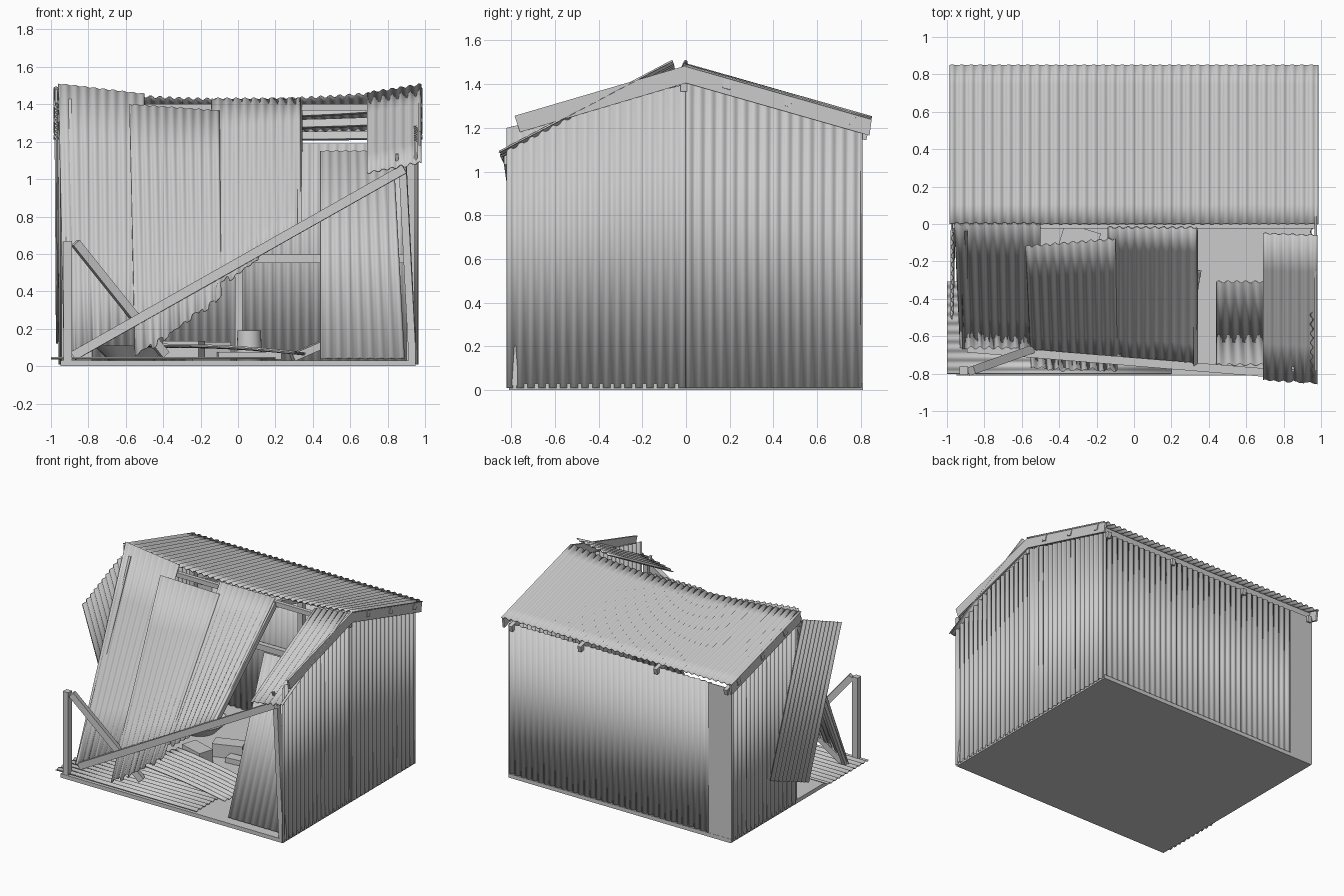
import bpy, bmesh, math, random
from mathutils import Vector

if "Cube" in bpy.data.objects:
    bpy.data.objects.remove(bpy.data.objects["Cube"])
random.seed(4)

def finish(name, bm, smooth=False):
    bmesh.ops.recalc_face_normals(bm, faces=bm.faces)
    me = bpy.data.meshes.new(name)
    bm.to_mesh(me)
    bm.free()
    ob = bpy.data.objects.new(name, me)
    bpy.context.collection.objects.link(ob)
    if smooth:
        bpy.context.view_layer.objects.active = ob
        ob.select_set(True)
        bpy.ops.object.shade_smooth_by_angle(angle=math.radians(40))
        ob.select_set(False)
    return ob

def sheet(name, a, b, c, d, amp=0.007, pitch=0.05, rows=1, jag=0.0, bend=None, thick=0.005):
    """Corrugated sheet: edge a-b carries the waves, edge d-c is the far end."""
    a, b, c, d = map(Vector, (a, b, c, d))
    n = ((b - a) + (c - d)).cross((d - a) + (c - b)).normalized()
    width = (b - a).length
    waves = max(1, round(width / pitch))
    cols = waves * 6 if amp else 24
    bm = bmesh.new()
    grid, tear = [], 0
    for i in range(cols + 1):
        u = i / cols
        if i % 4 == 0:
            tear = random.uniform(-jag, jag)
        col = []
        for j in range(rows + 1):
            v = j / rows * (1 + tear)
            p = a.lerp(b, u).lerp(d.lerp(c, u), v)
            p += n * amp * math.sin(u * waves * math.tau)
            if bend:
                p.z += bend(p)
            col.append(bm.verts.new(p))
        grid.append(col)
    for i in range(cols):
        for j in range(rows):
            bm.faces.new((grid[i][j], grid[i + 1][j], grid[i + 1][j + 1], grid[i][j + 1]))
    ob = finish(name, bm, amp > 0)
    m = ob.modifiers.new("thickness", 'SOLIDIFY')
    m.thickness = thick
    m.offset = 0
    return ob

def beam(name, p, q, w=0.04, h=0.04):
    """Square timber running from p to q."""
    p, q = Vector(p), Vector(q)
    k = q - p
    bm = bmesh.new()
    bmesh.ops.create_cube(bm, size=1)
    bmesh.ops.scale(bm, vec=(w, h, k.length), verts=bm.verts)
    ob = finish(name, bm)
    ob.rotation_mode = 'QUATERNION'
    ob.rotation_quaternion = k.to_track_quat('Z', 'Y')
    ob.location = (p + q) / 2
    return ob

def block(name, loc, size, rot=0, tilt=0):
    bm = bmesh.new()
    bmesh.ops.create_cube(bm, size=1)
    bmesh.ops.scale(bm, vec=size, verts=bm.verts)
    ob = finish(name, bm)
    ob.location = loc
    ob.rotation_euler = (0, tilt, rot)
    return ob

def lathe(name, loc, profile, steps=24):
    bm = bmesh.new()
    vs = [bm.verts.new((r, 0, z)) for r, z in profile]
    es = [bm.edges.new(e) for e in zip(vs, vs[1:])]
    bmesh.ops.spin(bm, geom=vs + es, axis=(0, 0, 1), cent=(0, 0, 0),
                   angle=math.tau, steps=steps, use_duplicate=False)
    bmesh.ops.remove_doubles(bm, verts=bm.verts, dist=0.0005)
    ob = finish(name, bm, True)
    ob.location = loc

def sag(p):
    return -0.065 * max(0, 1 - p.x ** 2) * max(0, 1 - abs(p.y) / 0.85)

def roof_z(y):
    return 1.49 - 0.29 * abs(y)

# Floor slab
block("floor_slab", (0, 0, 0.015), (1.9, 1.62, 0.03))

# Standing walls
sheet("back_wall", (-0.78, 0.8, 0.01), (0.95, 0.8, 0.01), (0.95, 0.8, 1.19), (-0.78, 0.8, 1.19))
sheet("back_wall_flat_strip", (-0.955, 0.806, 0.01), (-0.76, 0.806, 0.01),
      (-0.76, 0.806, 1.19), (-0.955, 0.806, 1.19), amp=0)
sheet("right_wall_front", (0.95, -0.82, 0.01), (0.95, 0.02, 0.01), (0.95, 0.02, 1.405), (0.95, -0.82, 1.2))
sheet("right_wall_rear", (0.956, 0, 0.01), (0.956, 0.8, 0.01), (0.956, 0.8, 1.18), (0.956, 0, 1.405))
sheet("left_wall_rear", (-0.95, 0, 0.01), (-0.95, 0.8, 0.01), (-0.95, 0.8, 1.18), (-0.95, 0, 1.405))
# Loose sheet swung askew on the left wall
sheet("left_loose_sheet", (-0.972, -0.51, 1.21), (-0.972, -0.04, 1.41),
      (-0.965, 0.35, 0.31), (-0.965, -0.12, 0.12))

# Sagging back roof slope with purlins, rafters and rake boards
sheet("back_roof", (-0.985, 0, 1.49), (0.985, 0, 1.49), (0.985, 0.85, 1.245), (-0.985, 0.85, 1.245),
      rows=8, bend=sag)
for i, y in enumerate((0.19, 0.465, 0.755)):
    z = roof_z(y) - 0.034
    sheet(f"purlin_{i}", (-0.985, y - 0.018, z + 0.005), (0.985, y - 0.018, z + 0.005),
          (0.985, y + 0.018, z - 0.005), (-0.985, y + 0.018, z - 0.005), amp=0, bend=sag, thick=0.042)
beam("ridge_beam", (-0.97, -0.01, 1.385), (0.97, -0.01, 1.385), 0.03, 0.035)
for i, x in enumerate((-0.92, -0.32, 0.33, 0.92)):
    beam(f"back_rafter_{i}", (x, 0, 1.375), (x, 0.83, 1.165), 0.03, 0.045)
for s, n in ((-1, "left"), (1, "right")):
    sheet(f"{n}_rear_rake_board", (s * 0.972, 0, 1.483), (s * 0.972, 0.85, 1.24),
          (s * 0.972, 0.84, 1.165), (s * 0.972, 0, 1.405), amp=0, thick=0.015)
sheet("right_front_rake_board", (0.972, 0, 1.485), (0.972, -0.785, 1.255),
      (0.972, -0.76, 1.18), (0.972, 0, 1.405), amp=0, thick=0.015)

# Collapsed front roof sheets draped from ridge to fallen plate
sheet("fallen_roof_left", (-0.96, 0.0, 1.51), (-0.5, 0.0, 1.455), (-0.5, -0.69, 0.24), (-0.93, -0.66, 0.05),
      rows=4, jag=0.01)
sheet("fallen_roof_middle", (-0.58, -0.12, 1.40), (-0.1, -0.08, 1.365), (-0.09, -0.78, 0.37),
      (-0.55, -0.775, 0.04), rows=4, jag=0.015)
sheet("fallen_roof_centre", (-0.14, -0.02, 1.43), (0.335, -0.02, 1.43), (0.335, -0.76, 0.75),
      (-0.14, -0.735, 0.40), rows=6, jag=0.015)
sheet("hanging_roof_right", (0.69, -0.05, 1.46), (0.98, -0.06, 1.505), (0.98, -0.85, 1.09),
      (0.69, -0.83, 1.035), rows=4, jag=0.01)
beam("roof_screw", (0.85, -0.77, 1.1), (0.85, -0.785, 1.135), 0.015, 0.015)

# Fallen timbers
beam("fallen_wall_plate", (-0.88, -0.665, 0.055), (0.89, -0.81, 1.055), 0.045, 0.05)
beam("left_fallen_rafter", (-0.905, -0.02, 1.42), (-0.905, -0.65, 0.05), 0.03, 0.04)
beam("centre_fallen_rafter", (0.33, -0.02, 1.385), (0.33, -0.75, 0.74), 0.025, 0.045)
beam("left_front_post", (-0.91, -0.785, 0.01), (-0.91, -0.785, 0.67), 0.045, 0.045)
beam("broken_brace", (-0.87, -0.785, 0.66), (-0.39, -0.615, 0.06), 0.045, 0.045)
beam("right_leaning_post", (0.935, -0.79, 0.02), (0.88, -0.785, 1.08), 0.04, 0.04)

# Leaning front wall panel
sheet("leaning_wall_panel", (0.44, -0.31, 1.15), (0.83, -0.31, 1.15), (0.89, -0.75, 0.04), (0.44, -0.75, 0.04))

# Inside framing of back wall
beam("back_rail", (-0.94, 0.77, 0.575), (0.94, 0.77, 0.575), 0.04, 0.045)
for i, x in enumerate((-0.92, 0.005, 0.92)):
    beam(f"back_stud_{i}", (x, 0.77, 0.02), (x, 0.77, 1.17), 0.04, 0.04)

# Sheets lying on the floor
sheet("floor_sheet_large", (-1, -0.8, 0.042), (-1, -0.31, 0.042), (0.2, -0.31, 0.042), (0.2, -0.8, 0.042), amp=0.006)
sheet("floor_sheet_bent", (-0.56, -0.5, 0.115), (-0.42, -0.12, 0.1), (0.36, -0.25, 0.055), (0.3, -0.6, 0.06),
      rows=8, bend=lambda p: 0.02 * math.cos(3 * p.x))

# Debris
block("crate_left", (-0.29, -0.08, 0.085), (0.2, 0.12, 0.1), -0.3)
block("crate_right", (-0.16, 0.12, 0.08), (0.22, 0.11, 0.1), 0.35)
block("fallen_plank", (0.06, 0.05, 0.055), (0.34, 0.08, 0.04), 0.1)
block("propped_plank", (0.38, 0.1, 0.085), (0.2, 0.09, 0.04), 0.2, -0.4)
lathe("bucket", (0.06, 0.3, 0.03), [(0, 0), (0.07, 0), (0.062, 0.16), (0.056, 0.16), (0.06, 0.01), (0, 0.01)])
lathe("basin", (-0.57, 0.35, 0.03), [(0, 0), (0.12, 0), (0.2, 0.08), (0.19, 0.08), (0.115, 0.01), (0, 0.01)])
